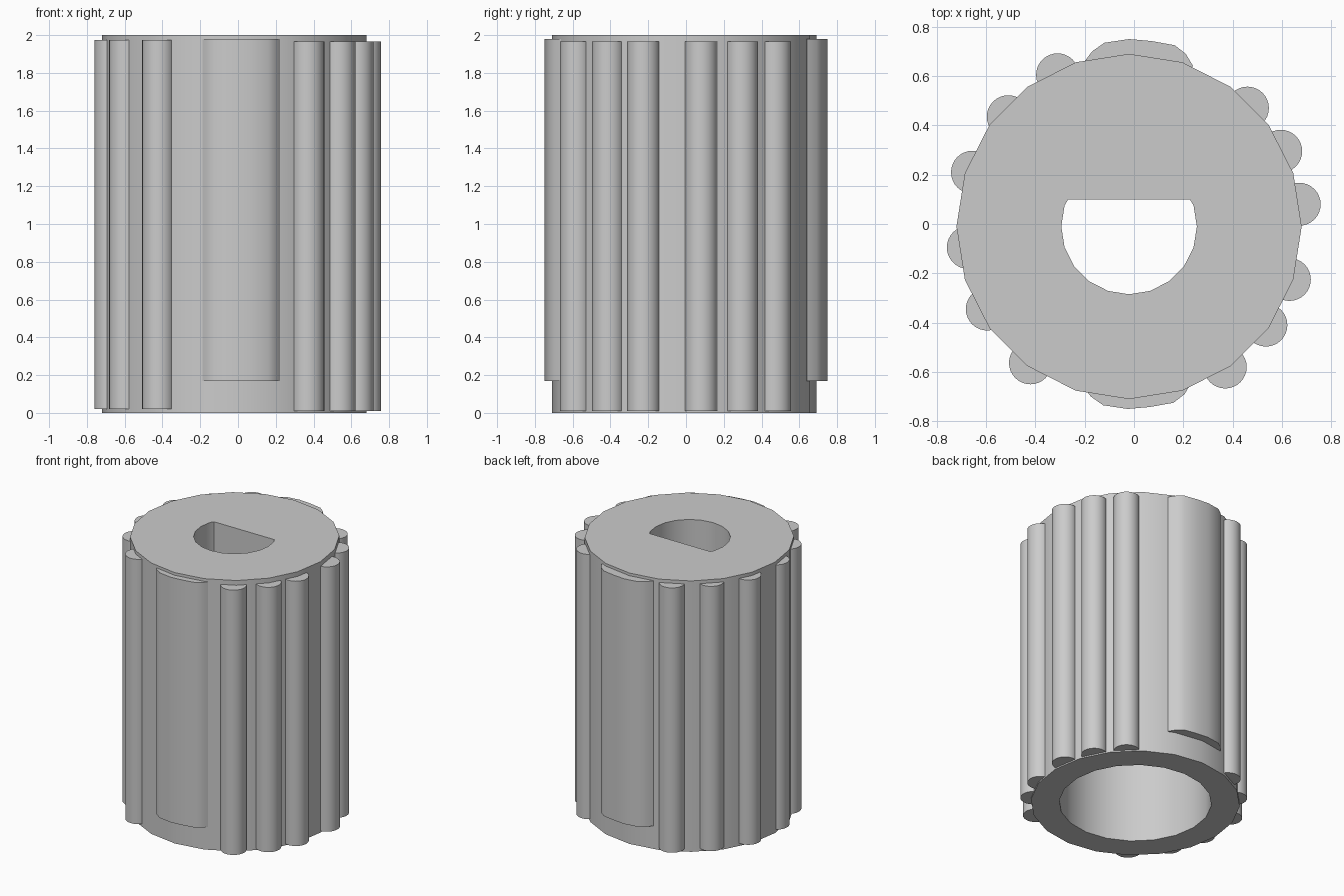
import bpy, bmesh
from math import cos, sin, pi, radians

if "Cube" in bpy.data.objects:
    bpy.data.objects.remove(bpy.data.objects["Cube"])

CX, CY, SIDES = -0.02, -0.01, 20

grey = bpy.data.materials.new("plain grey")
grey.use_nodes = True
colour = (0.6, 0.6, 0.6, 1)
grey.diffuse_color = colour
grey.node_tree.nodes["Principled BSDF"].inputs["Base Color"].default_value = colour


def finish(name, bm, angle=30):
    bmesh.ops.recalc_face_normals(bm, faces=bm.faces)
    mesh = bpy.data.meshes.new(name)
    bm.to_mesh(mesh)
    bm.free()
    obj = bpy.data.objects.new(name, mesh)
    bpy.context.collection.objects.link(obj)
    mesh.materials.append(grey)
    bpy.ops.object.select_all(action="DESELECT")
    obj.select_set(True)
    bpy.context.view_layer.objects.active = obj
    bpy.ops.object.shade_smooth_by_angle(angle=radians(angle))
    return obj


def circle(radius, sides=SIDES):
    return [(radius * cos(2 * pi * i / sides), radius * sin(2 * pi * i / sides))
            for i in range(sides)]


def d_shape(radius, flat):
    # Circle cut by a straight edge at the back
    return [(x * 1.108, flat) if y > flat else (x, y) for x, y in circle(radius)]


def prism(name, outline, z0, z1):
    bm = bmesh.new()
    base = bm.faces.new([bm.verts.new((x, y, z0)) for x, y in outline])
    top = bmesh.ops.extrude_face_region(bm, geom=[base])["geom"]
    bmesh.ops.translate(bm, vec=(0, 0, z1 - z0),
                        verts=[v for v in top if isinstance(v, bmesh.types.BMVert)])
    return finish(name, bm)


# Hollow body: round bore below, D-shaped shaft hole above
bm = bmesh.new()
bore, outer, shaft = circle(0.51), circle(0.70), d_shape(0.275, 0.11)
layers = [(bore, 0), (outer, 0), (outer, 2), (shaft, 2), (shaft, 1), (bore, 1)]
rings = [[bm.verts.new((x + CX, y + CY, z)) for x, y in pts] for pts, z in layers]
for k, ring in enumerate(rings):
    following = rings[(k + 1) % len(rings)]
    for i in range(SIDES):
        j = (i + 1) % SIDES
        bm.faces.new((ring[i], ring[j], following[j], following[i]))
finish("body", bm)

# Grip rods around each side
left_rods = [(0.46, 0.47), (0.595, 0.295), (0.67, 0.08),
             (0.63, -0.225), (0.535, -0.41), (0.37, -0.58)]
right_rods = [(-0.31, 0.605), (-0.51, 0.435), (-0.655, 0.21),
              (-0.672, -0.095), (-0.595, -0.345), (-0.42, -0.563)]
for side, rods, z0, z1 in (("left", left_rods, 0.01, 1.965),
                           ("right", right_rods, 0.02, 1.975)):
    for n, (rx, ry) in enumerate(rods, 1):
        outline = [(x + rx, y + ry) for x, y in circle(0.087, 32)]
        prism(f"{side}_grip_rod_{n}", outline, z0, z1)

# Wide raised pads on the front and back
pad = [(-0.20, 0.66), (-0.17, 0.70), (-0.12, 0.735), (-0.02, 0.75), (0.07, 0.742),
       (0.165, 0.725), (0.21, 0.69), (0.24, 0.64), (0.0, 0.60)]
prism("back_pad", pad, 0.17, 1.98)
prism("front_pad", [(x - 0.005, -y) for x, y in pad], 0.17, 1.98)
